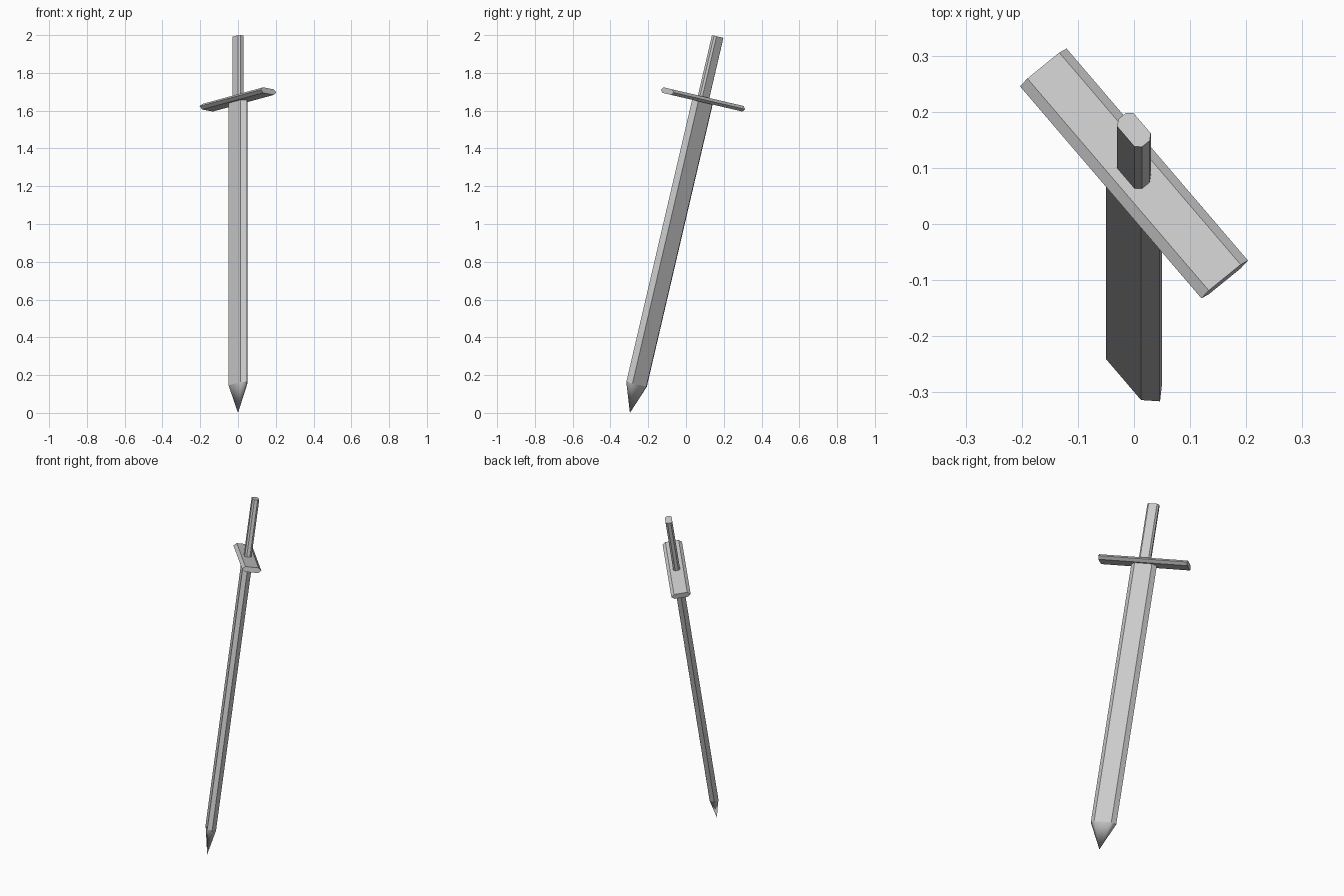
import bpy, bmesh, math
from mathutils import Matrix

if "Cube" in bpy.data.objects:
    bpy.data.objects.remove(bpy.data.objects["Cube"])

TILT, TWIST = math.radians(-13.13), math.radians(-50.2)
# sword frame: local z runs from the point up the grip, local x along the guard
FRAME = (Matrix.Translation((0, -0.297, 0)) @ Matrix.Rotation(TILT, 4, 'X')
         @ Matrix.Rotation(TWIST, 4, 'Z'))


def finish(name, bm, matrix):
    bmesh.ops.recalc_face_normals(bm, faces=bm.faces[:])
    me = bpy.data.meshes.new(name)
    bm.to_mesh(me)
    bm.free()
    ob = bpy.data.objects.new(name, me)
    ob.matrix_world = matrix
    bpy.context.collection.objects.link(ob)
    return ob


def prism(name, profile, z0, z1, matrix=FRAME):
    bm = bmesh.new()
    face = bm.faces.new([bm.verts.new((x, y, z0)) for x, y in profile])
    new = bmesh.ops.extrude_face_region(bm, geom=[face], use_keep_orig=True)['geom']
    bmesh.ops.translate(bm, vec=(0, 0, z1 - z0),
                        verts=[v for v in new if isinstance(v, bmesh.types.BMVert)])
    return finish(name, bm, matrix)


def hexagon(edge, flat, thick):
    return [(edge, 0), (flat, thick), (-flat, thick),
            (-edge, 0), (-flat, -thick), (flat, -thick)]


BASE, GUARD, TOP = 0.155, 1.704, 2.046

# Blade with bevelled cutting edges
blade_profile = hexagon(0.0725, 0.049, 0.0245)
prism("blade", blade_profile, BASE, GUARD)

# Smooth pointed tip
bm = bmesh.new()
apex = bm.verts.new((0, 0, 0))
ring = [bm.verts.new((x, y, BASE)) for x, y in blade_profile]
for a, b in zip(ring, ring[1:] + ring[:1]):
    bm.faces.new((apex, a, b)).smooth = True
finish("blade_tip", bm, FRAME)

# Cross guard: hexagonal bar laid along local x
lay = Matrix(((0, 0, 1, 0), (1, 0, 0, 0), (0, 1, 0, 0), (0, 0, 0, 1)))
prism("cross_guard", hexagon(0.054, 0.037, 0.015), -0.2525, 0.2525,
      FRAME @ Matrix.Translation((0, 0, GUARD)) @ lay)

# Grip: flattened octagon
quarter = [(0.033, 0.009), (0.024, 0.019)]
grip = quarter + [(-x, y) for x, y in reversed(quarter)]
grip += [(-x, -y) for x, y in grip]
prism("grip", grip, GUARD, TOP)
